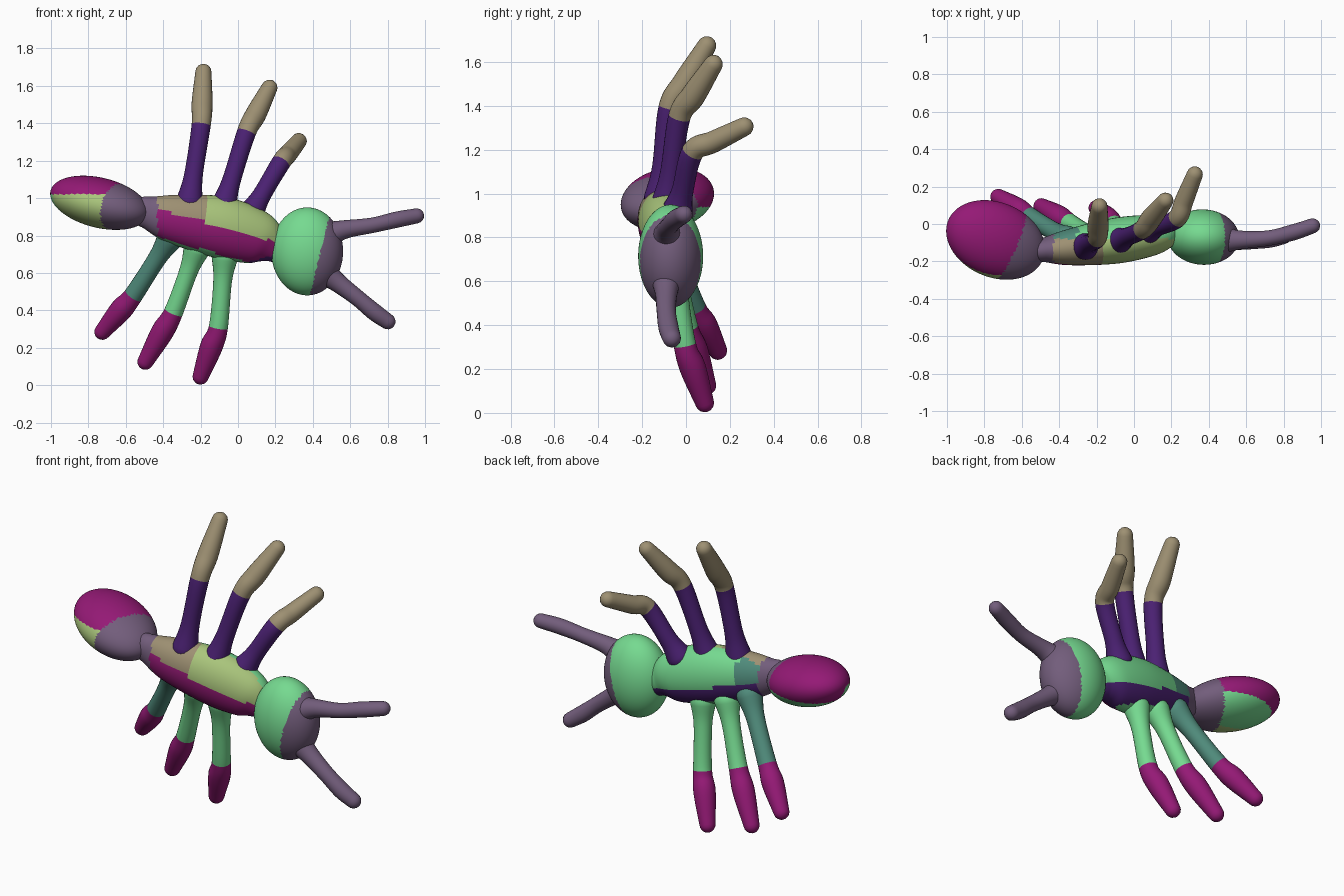
import bpy, bmesh, math
from mathutils import Vector, Matrix

if "Cube" in bpy.data.objects:
    bpy.data.objects.remove(bpy.data.objects["Cube"])

COLOURS = {
    "green": (0.18, 0.70, 0.28), "mauve": (0.17, 0.11, 0.20),
    "purple": (0.07, 0.015, 0.17), "magenta": (0.30, 0.01, 0.18),
    "olive": (0.34, 0.28, 0.17), "teal": (0.08, 0.26, 0.20),
    "lime": (0.40, 0.56, 0.20),
}
MATS = {}
for key, c in COLOURS.items():
    MATS[key] = bpy.data.materials.new(key)
    MATS[key].diffuse_color = (*c, 1)
KEYS = list(COLOURS)


def finish(name, bm, paint):
    """Colour each face by its centre, shade smooth and link."""
    bmesh.ops.recalc_face_normals(bm, faces=bm.faces)
    for f in bm.faces:
        f.material_index = KEYS.index(paint(f.calc_center_median()))
        f.smooth = True
    me = bpy.data.meshes.new(name)
    bm.to_mesh(me)
    bm.free()
    for k in KEYS:
        me.materials.append(MATS[k])
    ob = bpy.data.objects.new(name, me)
    bpy.context.collection.objects.link(ob)
    return ob


def ellipsoid(name, centre, axis, radii, paint):
    """Ellipsoid whose local x follows axis."""
    x = Vector(axis).normalized()
    y = Vector((0, 0, 1)).cross(x).normalized()
    z = x.cross(y)
    rot = Matrix((x, y, z)).transposed().to_4x4()
    bm = bmesh.new()
    bmesh.ops.create_icosphere(bm, subdivisions=5, radius=1,
                               matrix=Matrix.Translation(centre) @ rot @ Matrix.Diagonal((*radii, 1)))
    return finish(name, bm, paint)


def catmull(a, b, c, d, t):
    return 0.5 * (2 * b + (c - a) * t + (2 * a - 5 * b + 4 * c - d) * t * t
                  + (3 * b - a - 3 * c + d) * t ** 3)


def tube(name, pts, paint, flat=1.0, sides=24, steps=8):
    """Smooth round-ended limb through (x, y, z, radius) points."""
    p = [Vector(q) for q in pts]
    p = [2 * p[0] - p[1]] + p + [2 * p[-1] - p[-2]]
    path = [catmull(*p[i:i + 4], s / steps) for i in range(len(p) - 3) for s in range(steps)]
    path.append(p[-2])
    pos, rad = [q.to_3d() for q in path], [q[3] for q in path]
    tan = [(pos[min(i + 1, len(pos) - 1)] - pos[max(i - 1, 0)]).normalized() for i in range(len(pos))]
    rings = list(zip(pos, tan, rad))
    caps = [math.radians(a) for a in (20, 42, 64, 82)]
    start = [(pos[0] - tan[0] * rad[0] * math.sin(a), tan[0], rad[0] * math.cos(a)) for a in caps]
    end = [(pos[-1] + tan[-1] * rad[-1] * math.sin(a), tan[-1], rad[-1] * math.cos(a)) for a in caps]
    bm = bmesh.new()
    loops = []
    for c, t, r in start[::-1] + rings + end:
        n = t.cross(Vector((0, 1, 0))).normalized()
        b = n.cross(t)
        loops.append([bm.verts.new(c + n * r * math.cos(k * math.tau / sides)
                                   + b * r * flat * math.sin(k * math.tau / sides)) for k in range(sides)])
    for u, v in zip(loops, loops[1:]):
        for k in range(sides):
            j = (k + 1) % sides
            bm.faces.new((u[k], u[j], v[j], v[k]))
    bm.faces.new(loops[0])
    bm.faces.new(loops[-1])
    return finish(name, bm, paint)


def leg(name, base, knee, tip, upper, lower, thick):
    """Two-segment leg: slim thigh, fuller shin, colour change at the knee."""
    b, k, t = Vector(base), Vector(knee), Vector(tip)
    pts = [(*b, 0.072), (*b.lerp(k, 0.35), 0.05), (*k, 0.051),
           (*k.lerp(t, 0.4), thick), (*t, 0.043)]
    tube(name, pts, lambda c: lower if (c - k).dot(t - b) > 0 else upper)


# Abdomen
def abdomen_paint(c):
    d = c - Vector((-0.74, -0.09, 0.97))
    if d.dot(Vector((0.5, -0.22, -0.12)).normalized()) > 0.09:
        return "mauve"
    if c.z > (1.02 if c.y < -0.05 else 0.94):
        return "magenta"
    return "lime" if c.y < -0.1 else "green"


ellipsoid("abdomen", (-0.74, -0.085, 0.975), (0.5, -0.21, -0.13), (0.28, 0.2, 0.133), abdomen_paint)


# Thorax
def thorax_paint(c):
    s = c.z - (0.83 - 0.28 * (c.x + 0.1))
    if c.x < -0.43:
        return "mauve"
    if s < -0.13:
        return "green"
    if s < (0.02 if c.y < -0.1 else -0.03):
        return "magenta" if c.y < -0.1 else "purple"
    if c.y > -0.08:
        return "green" if c.x > -0.3 else "teal"
    return "olive" if c.x < -0.17 else "lime"


tube("thorax", [(-0.49, -0.14, 0.925, 0.085), (-0.35, -0.125, 0.89, 0.13), (-0.1, -0.09, 0.845, 0.165),
                (0.1, -0.06, 0.79, 0.145), (0.2, -0.05, 0.745, 0.09)], thorax_paint, flat=0.74, sides=40)

# Head
ellipsoid("head", (0.37, -0.07, 0.715), (1, -0.05, 0), (0.192, 0.148, 0.235),
          lambda c: "green" if c.x < 0.44 + 0.25 * (c.z - 0.71) else "mauve")

# Antennae
tube("upper_antenna", [(0.47, -0.085, 0.80, 0.075), (0.57, -0.085, 0.832, 0.05), (0.72, -0.075, 0.855, 0.041),
                       (0.85, -0.045, 0.885, 0.043), (0.955, -0.01, 0.905, 0.04)], lambda c: "mauve")
tube("lower_antenna", [(0.44, -0.09, 0.62, 0.075), (0.53, -0.09, 0.55, 0.052), (0.64, -0.09, 0.465, 0.044),
                       (0.73, -0.08, 0.39, 0.046), (0.80, -0.065, 0.34, 0.042)], lambda c: "mauve")

# Legs: base, knee, tip
UPPER = [((-0.26, -0.12, 0.98), (-0.197, -0.075, 1.39), (-0.185, 0.095, 1.675)),
         ((-0.08, -0.09, 0.95), (0.045, -0.03, 1.35), (0.168, 0.125, 1.59)),
         ((0.07, -0.04, 0.92), (0.23, 0.03, 1.19), (0.325, 0.265, 1.305))]
LOWER = [((-0.36, -0.08, 0.79), (-0.56, 0.04, 0.48), (-0.725, 0.145, 0.285)),
         ((-0.22, -0.07, 0.73), (-0.345, 0.005, 0.39), (-0.495, 0.095, 0.125)),
         ((-0.07, -0.06, 0.69), (-0.105, -0.005, 0.31), (-0.2, 0.085, 0.046))]
for i, (u, l) in enumerate(zip(UPPER, LOWER), 1):
    leg(f"upper_leg_{i}", *u, "purple", "olive", 0.056 if i < 3 else 0.05)
    leg(f"lower_leg_{i}", *l, "teal" if i == 1 else "green", "magenta", 0.06)

for m in bpy.data.materials:
    if m.users and not m.is_grease_pencil:
        m.use_nodes = True
        m.node_tree.nodes["Principled BSDF"].inputs["Base Color"].default_value = m.diffuse_color
